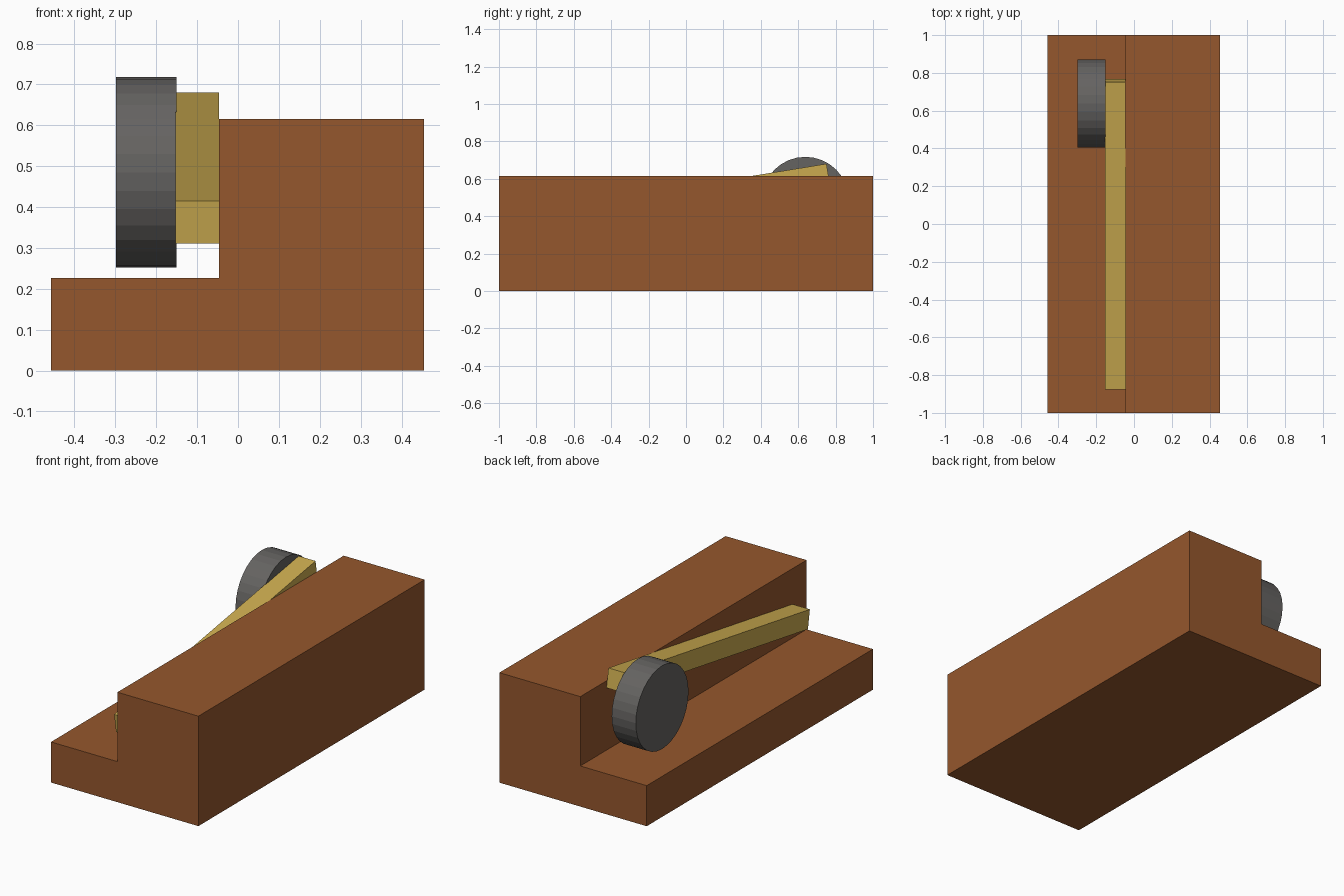
import bpy, math

if "Cube" in bpy.data.objects:
    bpy.data.objects.remove(bpy.data.objects["Cube"])


def material(name, color):
    mat = bpy.data.materials.new(name)
    mat.diffuse_color = (*color, 1)
    mat.use_nodes = True
    mat.node_tree.nodes["Principled BSDF"].inputs["Base Color"].default_value = mat.diffuse_color
    return mat


def box(name, center, size, mat, tilt=0.0):
    bpy.ops.mesh.primitive_cube_add(size=1, location=center)
    ob = bpy.context.object
    ob.name = name
    ob.scale = size
    bpy.ops.object.transform_apply(location=False, rotation=False, scale=True)
    ob.rotation_euler.x = tilt
    ob.data.materials.append(mat)
    return ob


brown = material("brown_wood", (0.30, 0.095, 0.026))
yellow = material("yellow_wood", (0.60, 0.41, 0.08))
dark = material("dark_grey", (0.13, 0.125, 0.12))

# Stepped body: wide slab with a taller block along one side
box("base_slab", (-0.001, 0, 0.1135), (0.912, 2.0, 0.227), brown)
box("side_block", (0.2045, 0, 0.421), (0.501, 2.0, 0.388), brown)

# Tilted bar lying against the side block
box("tilted_bar", (-0.0995, -0.054, 0.4955), (0.107, 1.649, 0.106), yellow,
    math.radians(9.25))

# Wheel at the raised end of the bar
bpy.ops.mesh.primitive_cylinder_add(
    vertices=32, radius=0.233, depth=0.149,
    location=(-0.2245, 0.638, 0.4845), rotation=(0, math.pi / 2, 0))
wheel = bpy.context.object
wheel.name = "wheel"
wheel.data.materials.append(dark)
